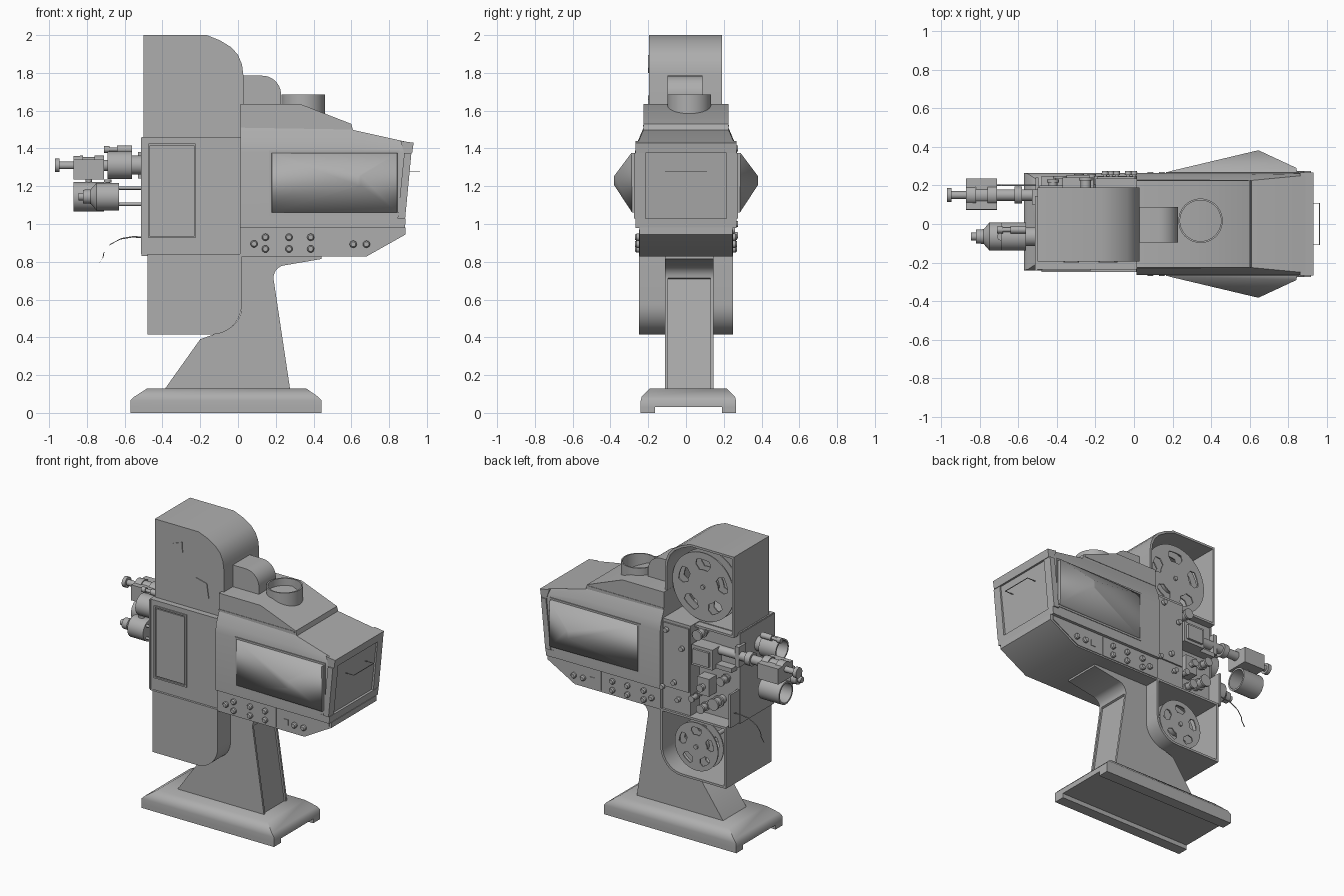
import bpy, bmesh, math
from mathutils import Vector, Matrix

if "Cube" in bpy.data.objects:
    bpy.data.objects.remove(bpy.data.objects["Cube"])

# Dark grey paint shared by every part
paint = bpy.data.materials.new("grey_paint")
paint.diffuse_color = (.42, .42, .42, 1)
paint.use_nodes = True
paint.node_tree.nodes["Principled BSDF"].inputs["Base Color"].default_value = paint.diffuse_color


def finish(name, bm, angle=35):
    bmesh.ops.remove_doubles(bm, verts=bm.verts, dist=0.0002)
    bmesh.ops.recalc_face_normals(bm, faces=bm.faces)
    me = bpy.data.meshes.new(name)
    bm.to_mesh(me)
    bm.free()
    me.materials.clear()
    me.materials.append(paint)
    me.shade_smooth()
    me.set_sharp_from_angle(angle=math.radians(angle))
    ob = bpy.data.objects.new(name, me)
    bpy.context.collection.objects.link(ob)
    return ob


def prism(name, pts, y0, y1, holes=()):
    """Extrude an (x, z) outline with optional holes from y0 to y1."""
    cu = bpy.data.curves.new(name, 'CURVE')
    cu.dimensions, cu.fill_mode, cu.extrude = '2D', 'BOTH', abs(y1 - y0) / 2
    for loop in [pts, *holes]:
        sp = cu.splines.new('POLY')
        sp.points.add(len(loop) - 1)
        for p, (x, z) in zip(sp.points, loop):
            p.co = (x, z, 0, 1)
        sp.use_cyclic_u = True
    tmp = bpy.data.objects.new(name + "_tmp", cu)
    bpy.context.collection.objects.link(tmp)
    me = bpy.data.meshes.new_from_object(tmp.evaluated_get(bpy.context.evaluated_depsgraph_get()))
    bpy.data.objects.remove(tmp)
    bm = bmesh.new()
    bm.from_mesh(me)
    bpy.data.meshes.remove(me)
    bm.transform(Matrix.Translation((0, (y0 + y1) / 2, 0)) @ Matrix.Rotation(math.pi / 2, 4, 'X'))
    return finish(name, bm)


def loft(name, rings, wrap=False, angle=35):
    bm = bmesh.new()
    vs = [[bm.verts.new(p) for p in r] for r in rings]
    n = len(rings[0])
    for a, b in zip(vs, vs[1:] + ([vs[0]] if wrap else [])):
        for i in range(n):
            bm.faces.new((a[i], a[(i + 1) % n], b[(i + 1) % n], b[i]))
    if not wrap:
        bm.faces.new(vs[0])
        bm.faces.new(vs[-1])
    return finish(name, bm, angle)


def lathe(name, origin, axis, prof, wrap=False, n=32):
    """Revolve (distance along axis, radius) pairs."""
    a = Vector({'X': (1, 0, 0), 'Y': (0, 1, 0), 'Z': (0, 0, 1)}[axis])
    u = Vector((0, 0, 1)) if axis != 'Z' else Vector((1, 0, 0))
    v = a.cross(u)
    t = [2 * math.pi * i / n for i in range(n)]
    return loft(name, [[Vector(origin) + a * d + (u * math.cos(q) + v * math.sin(q)) * r for q in t]
                       for d, r in prof], wrap)


def rect(x0, x1, z0, z1):
    return [(x0, z0), (x1, z0), (x1, z1), (x0, z1)]


def box(name, x0, x1, y0, y1, z0, z1):
    return prism(name, rect(x0, x1, z0, z1), y0, y1)


def arc(cx, cz, r, a0, a1, n=10):
    return [(cx + r * math.cos(math.radians(a0 + (a1 - a0) * i / n)),
             cz + r * math.sin(math.radians(a0 + (a1 - a0) * i / n))) for i in range(n + 1)]


def shrink(pts, t):
    xs, zs = zip(*pts)
    cx, cz = (min(xs) + max(xs)) / 2, (min(zs) + max(zs)) / 2
    fx, fz = 1 - 2 * t / (max(xs) - min(xs)), 1 - 2 * t / (max(zs) - min(zs))
    return [(cx + (x - cx) * fx, cz + (z - cz) * fz) for x, z in pts]


# Base with softened chamfered top and two floor rails
loft("base", [[(x0, y0, z), (x1, y0, z), (x1, y1, z), (x0, y1, z)] for x0, x1, y0, y1, z in
              [(-.57, .443, -.24, .265, .03), (-.57, .443, -.24, .265, .065),
               (-.55, .425, -.235, .26, .085), (-.48, .36, -.19, .215, .13)]], angle=50)
for y0, y1 in [(-.24, -.165), (.19, .265)]:
    box("base_rail", -.57, .443, y0, y1, 0, .03)

# Pedestal with side flanges along its edges
left = [(.02, .83), (.02, .6)] + arc(-.12, .565, .14, 0, -80, 10)[1:] + [(-.2, .39), (-.385, .13)]
right = [(.275, .13), (.188, .71)] + arc(.255, .715, .067, 180, 105, 6) + [(.443, .815), (.443, .83)]
prism("pedestal", left + [(x - .012, z) for x, z in right[:2]] + right[2:], -.095, .13)
for y0, y1 in [(-.11, -.095), (.13, .145)]:
    prism("pedestal_flange", left + right, y0, y1)

# Upper and lower reel magazines: open shells with a closed far wall
upper = [(-.5, 1.44), (.028, 1.44), (.028, 1.79), (.021, 1.845), (0, 1.895), (-.035, 1.935),
         (-.095, 1.972), (-.165, 2), (-.5, 2)]
lower = [(-.48, .415)] + arc(-.14, .575, .16, -90, 0) + [(.02, .84), (-.48, .84)]
for name, pts, y0, y1 in [("upper_magazine", upper, -.195, .19), ("lower_magazine", lower, -.25, .25)]:
    prism(name + "_shell", pts, y0, y1, [shrink(pts, .015)])
    prism(name + "_wall", shrink(pts, .005), y0, y0 + .015)
prism("cover_patch", [(-.365, 1.8), (-.36, 1.87), (-.29, 1.895), (-.285, 1.825)], -.2, -.19)
prism("cover_patch", [(-.185, 1.61), (-.18, 1.68), (-.1, 1.66), (-.085, 1.56)], -.2, -.19)

# Reels: pierced flanges, hub and spindle
for name, cx, cz, r, y in [("upper_reel", -.225, 1.7, .235, .1), ("lower_reel", -.215, .615, .165, .16)]:
    holes = []
    for k in range(5):
        q = 90 + 72 * k
        holes.append(arc(cx, cz, r * .8, q - 15, q + 15, 6) + arc(cx, cz, r * .67, q + 21, q + 21, 1)[:1]
                     + arc(cx, cz, r * .5, q + 15, q - 15, 4) + arc(cx, cz, r * .67, q - 21, q - 21, 1)[:1])
    for dy in (-.03, .03):
        prism(name + "_flange", arc(cx, cz, r, 0, 352.5, 47), y + dy - .004, y + dy + .004, holes)
    lathe(name + "_hub", (cx, y, cz), 'Y', [(-.03, r * .35), (.03, r * .35)])
    lathe(name + "_spindle", (cx, y, cz), 'Y', [(-.25 if r > .2 else -.35, .015), (.045, .015)], n=16)

# Projector head: rear block, mechanism column, service door
box("head_block", -.51, -.19, -.235, .14, .83, 1.46)
box("head_column", -.2, .015, -.235, .235, .83, 1.46)
prism("head_door_frame", rect(-.475, -.225, .925, 1.425), -.244, -.23, [rect(-.466, -.234, .935, 1.415)])
box("head_door", -.459, -.241, -.242, -.23, .942, 1.408)
box("head_edge_strip", -.514, -.5, -.24, .145, .84, 1.455)
box("column_cover", -.19, .005, .235, .245, 1.0, 1.44)

# Film path: gate, guards, sprockets and rollers
box("film_gate", -.37, -.21, .13, .24, 1.2, 1.34)
box("gate_door", -.35, -.23, .23, .255, 1.22, 1.32)
box("gate_shelf", -.49, -.37, .13, .2, 1.2, 1.23)
box("film_guard", -.51, -.495, .1, .24, .84, 1.07)
box("sound_block", -.33, -.24, .13, .22, 1.0, 1.12)
for x, z, r, y1 in [(-.25, 1.41, .035, .24), (-.42, 1.13, .03, .23), (-.38, .97, .04, .25),
                    (-.28, .91, .03, .25), (-.22, .97, .022, .26), (-.285, 1.06, .025, .26)]:
    lathe("film_roller", (x, 0, z), 'Y', [(.13, r * .7), (y1 - .07, r * .7), (y1 - .07, r), (y1 - .055, r),
          (y1 - .055, r * .75), (y1 - .015, r * .75), (y1 - .015, r), (y1, r)], n=20)
for x, z in [(-.03, 1.4), (.0, 1.0), (-.09, 1.05), (-.12, .94), (-.15, 1.3)]:
    lathe("column_knob", (x, .23, z), 'Y', [(0, .009), (.025, .009), (.025, .018), (.045, .016)], n=16)

# Lens turret: barrels, clamp, focus rod and guide rods
lathe("focus_rod", (0, .15, 1.31), 'X', [(-.97, .036), (-.945, .036), (-.945, .02), (-.87, .02), (-.87, .05),
      (-.82, .052), (-.82, .044), (-.76, .044), (-.76, .052), (-.71, .052), (-.71, .03), (-.62, .03),
      (-.62, .045), (-.58, .045), (-.58, .03), (-.36, .03)])
box("lens_clamp", -.87, -.71, .075, .235, 1.235, 1.342)
lathe("clamp_screw", (-.79, .15, 1.25), 'Z', [(-.05, .018), (0, .018)], n=16)
lathe("large_barrel", (0, .15, 1.145), 'X', [(-.87, .078), (-.71, .078), (-.71, .066), (-.87, .066)], True)
lathe("upper_barrel", (0, -.065, 1.312), 'X', [(-.69, .062), (-.69, .073), (-.56, .073), (-.56, .05),
      (-.5, .05), (-.5, .04), (-.66, .06)], True)
lathe("barrel_rod", (0, -.03, 1.395), 'X', [(-.71, .018), (-.68, .018), (-.68, .011), (-.64, .011),
      (-.64, .02), (-.56, .02)], n=16)
lathe("lower_barrel", (0, -.065, 1.145), 'X', [(-.845, .02), (-.82, .02), (-.82, .036), (-.78, .038),
      (-.76, .06), (-.75, .073), (-.63, .073)])
lathe("barrel_screw", (-.69, -.065, 1.2), 'Z', [(0, .012), (.02, .012), (.02, .02), (.035, .02)], n=16)
for y, z in [(-.1, 1.19), (-.1, 1.105)]:
    lathe("guide_rod", (0, y, z), 'X', [(-.66, .009), (-.5, .009)], n=12)
box("turret_mount", -.53, -.5, .1, .18, 1.24, 1.38)


# Lamphouse body lofted along x, sloped end
def section(xb, xt, y, zt):
    def at(z):
        return xb + (xt - xb) * (z - .98) / (zt - .98)
    half = [(.265, .98), (.265, 1.38), (y + (.265 - y) * .75, 1.38 + (zt - 1.38) * .45), (y, zt)]
    return [(at(z), -w, z) for w, z in half] + [(at(z), w, z) for w, z in half[::-1]]


loft("lamphouse", [section(.012, .012, .225, 1.51), section(.6, .6, .225, 1.5),
                   section(.865, .915, .255, 1.43)], angle=45)
prism("lamphouse_roof", [(.012, 1.49), (.012, 1.635), (.33, 1.635), (.6, 1.53), (.61, 1.49)], -.225, .225)
box("roof_bead", .012, .59, -.228, .228, 1.515, 1.525)
prism("end_visor", [(.86, 1.44), (.93, 1.43), (.922, 1.375), (.88, 1.375)], -.267, .267)
prism("end_sill", [(.82, 1.03), (.888, 1.03), (.884, .98), (.82, .98)], -.267, .267)

# Thin wire handle on the end face
for x0, x1, y0, y1 in [(.96, .964, -.11, .11), (.88, .964, -.11, -.106), (.88, .964, .106, .11)]:
    box("end_wire_handle", x0, x1, y0, y1, 1.274, 1.278)

# Both sides: corner posts, window frames, faceted bulges, knobs
for s in (-1, 1):
    prism("corner_post", [(.88, 1.375), (.918, 1.375), (.885, 1.03), (.845, 1.03)], s * .215, s * .275)
    prism("window_frame", rect(.165, .855, 1.045, 1.39), s * .255, s * .269, [rect(.178, .847, 1.058, 1.378)])
    loft("side_bulge", [[(x, s * y, z) for x, y, z in ring] for ring in
         [[(.175, .255, 1.06), (.845, .255, 1.06), (.845, .255, 1.375), (.175, .255, 1.375)],
          [(.18, .272, 1.06), (.843, .285, 1.06), (.843, .29, 1.375), (.18, .272, 1.375)],
          [(.635, .38, 1.205), (.65, .38, 1.205), (.65, .38, 1.255), (.635, .38, 1.255)]]], angle=60)
    prism("panel_face", rect(.02, .465, .838, .972), s * .24, s * .25)
    prism("panel_face", [(.475, .838), (.67, .838), (.87, .95), (.87, .972), (.475, .972)], s * .24, s * .25)
    for x, z in [(.085, .895), (.145, .93), (.145, .868), (.27, .93), (.27, .868), (.385, .93), (.385, .868),
                 (.61, .893), (.68, .893)]:
        lathe("panel_knob", (x, s * .24, z), 'Y', [(0, .019), (s * .022, .019), (s * .03, .013)], n=16)
    prism("panel_switch", rect(.52, .56, .875, .915), s * .24, s * .254)

# Control panel housing under the lamphouse
prism("control_housing", [(.01, .828), (.68, .828), (.888, .945), (.888, .982), (.01, .982)], -.245, .245)

# Chimney ring and rounded blower housing
lathe("chimney", (.345, .017, 0), 'Z', [(1.56, .115), (1.685, .115), (1.685, .106), (1.56, .106)], True, 48)
prism("blower_housing", [(.01, 1.6), (.228, 1.6)] + arc(.128, 1.685, .1, 0, 90) + [(.01, 1.785)], -.097, .088)

# Loose cable, swept along a short path
path = [(-.5, .93), (-.56, .932), (-.62, .922), (-.68, .89), (-.71, .85), (-.715, .82), (-.735, .79)]
loft("cable", [[(x + .003 * math.cos(t), .2 + .004 * math.sin(t), z + .004 * math.cos(t))
                for t in [math.pi / 4 * i for i in range(8)]] for x, z in path], angle=80)
